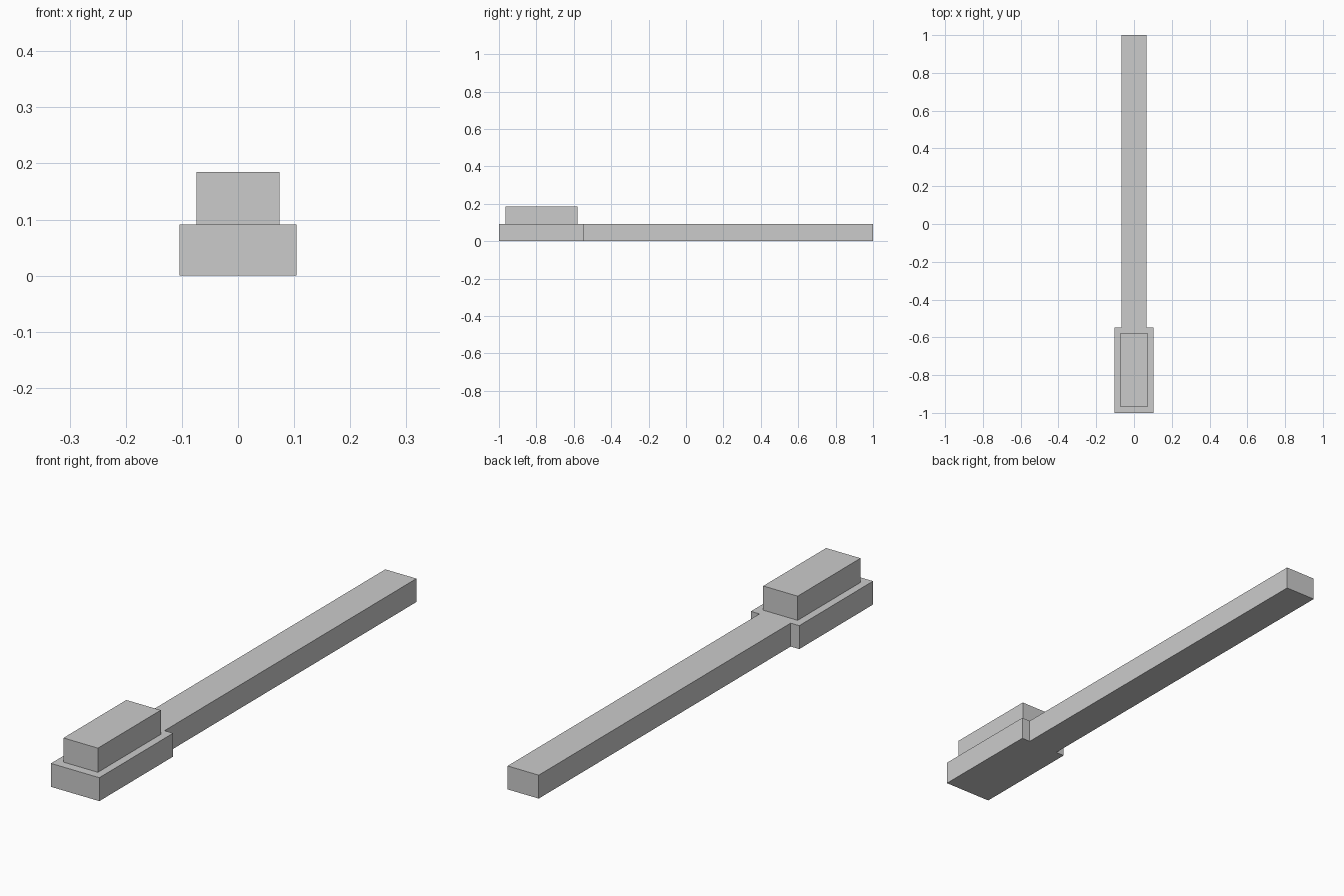
import bpy

if "Cube" in bpy.data.objects:
    bpy.data.objects.remove(bpy.data.objects["Cube"])


def extrude_outline(name, half_outline, z0, z1):
    """Mirror a right-hand outline (x, y) across x = 0 and extrude it from z0 to z1."""
    outline = half_outline + [(-x, y) for x, y in reversed(half_outline)]
    n = len(outline)
    verts = [(x, y, z) for z in (z0, z1) for x, y in outline]
    faces = [tuple(reversed(range(n))), tuple(range(n, 2 * n))]
    faces += [(i, (i + 1) % n, (i + 1) % n + n, i + n) for i in range(n)]
    mesh = bpy.data.meshes.new(name)
    mesh.from_pydata(verts, [], faces)
    obj = bpy.data.objects.new(name, mesh)
    bpy.context.collection.objects.link(obj)
    return obj


BASE_TOP = 0.091

# Wide foot and long bar share one outline
extrude_outline("base_and_bar",
                [(0.104, -1.0), (0.104, -0.547), (0.067, -0.547), (0.067, 1.0)],
                0.0, BASE_TOP)

# Raised block on the wide end
extrude_outline("raised_block", [(0.074, -0.966), (0.074, -0.58)], BASE_TOP, 0.185)
